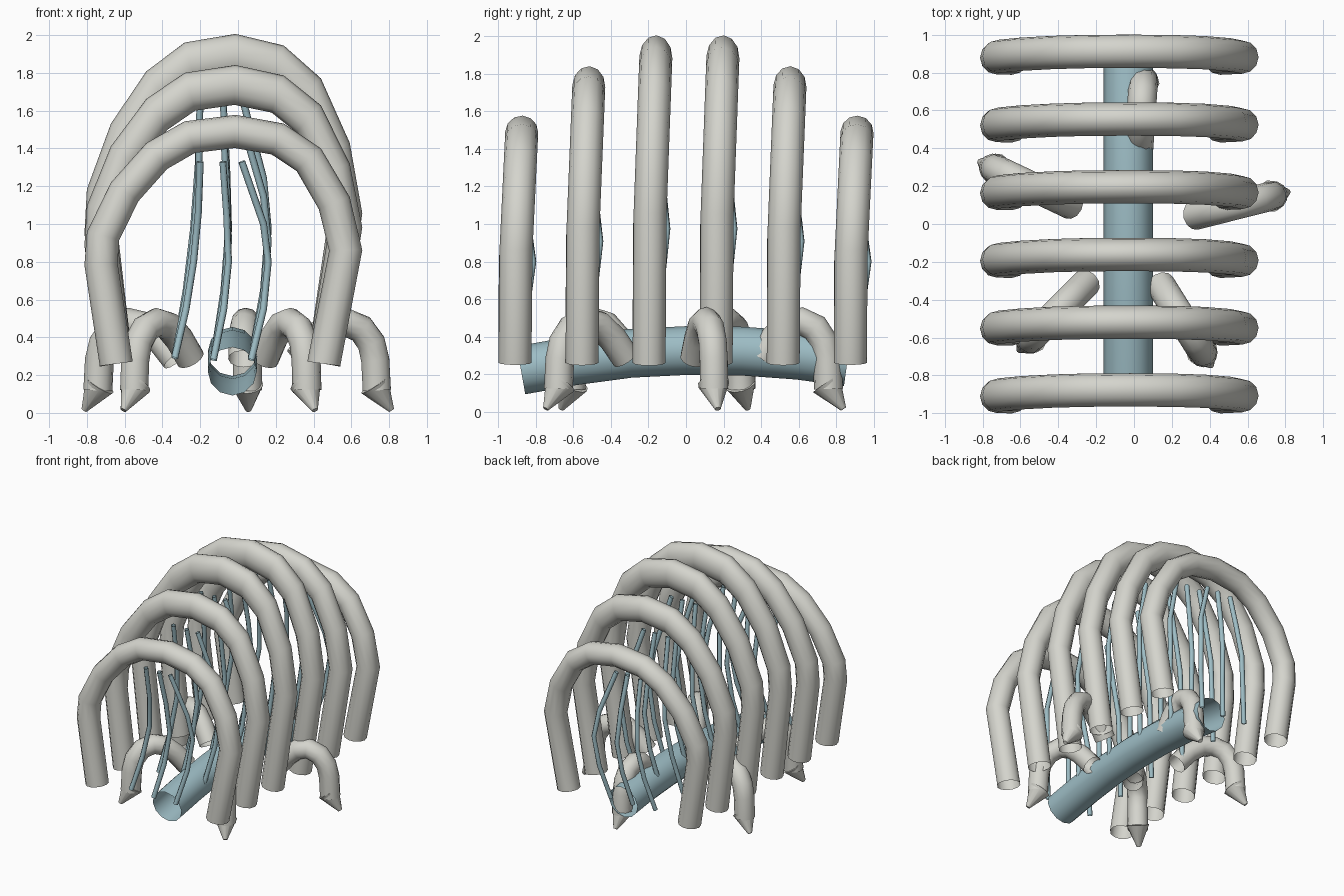
import bpy, bmesh
from mathutils import Vector

cube = bpy.data.objects.get("Cube")
if cube:
    bpy.data.objects.remove(cube, do_unlink=True)


def material(name, rgb):
    m = bpy.data.materials.new(name)
    m.use_nodes = True
    m.diffuse_color = (*rgb, 1)
    bsdf = next(n for n in m.node_tree.nodes if n.type == 'BSDF_PRINCIPLED')
    bsdf.inputs["Base Color"].default_value = (*rgb, 1)
    return m


BONE = material("bone grey", (0.66, 0.66, 0.61))
BLUE = material("pale blue", (0.34, 0.51, 0.56))
BASE_Z = 0.26


def tube(name, points, radius, mat, resolution=4, loc=(0, 0, 0), stretch=1):
    """Open round tube swept along a path, as a mesh."""
    curve = bpy.data.curves.new(name, 'CURVE')
    curve.dimensions = '3D'
    curve.bevel_depth = radius
    curve.bevel_resolution = resolution
    spline = curve.splines.new('POLY')
    spline.points.add(len(points) - 1)
    for p, co in zip(spline.points, points):
        p.co = (*co, 1)
    spline.use_smooth = True
    curve.materials.append(mat)
    obj = bpy.data.objects.new(name, curve)
    bpy.context.collection.objects.link(obj)
    obj.location = loc
    obj.scale.z = stretch
    bpy.ops.object.select_all(action='DESELECT')
    obj.select_set(True)
    bpy.context.view_layer.objects.active = obj
    bpy.ops.object.convert(target='MESH')
    return bpy.context.object


# Ribs: one arch outline, leaning back towards its top
ARCH = [(-.645, .26), (-.647, .275), (-.725, .785), (-.715, .935), (-.6, 1.17),
        (-.43, 1.36), (-.255, 1.46), (-.016, 1.49), (.21, 1.45), (.375, 1.34),
        (.51, 1.11), (.57, .86), (.457, .275), (.455, .26)]
arch = [(x, 0.036 * max(0, (z - 0.75) / 0.74), z - BASE_Z) for x, z in ARCH]

# Strings: three bowed strands hanging inside each rib
BOW = [0, .06, .095, .06, 0]
STRANDS = {
    "right": [(-.335, .29), (-.275, .55), (-.235, .8), (-.21, 1.06), (-.2, 1.33)],
    "middle": [(-.13, .28), (-.075, .55), (-.05, .8), (-.06, 1.05), (-.08, 1.33)],
    "left": [(.07, .28), (.135, .55), (.16, .8), (.135, 1.0), (.02, 1.33)],
}

for i, stretch in enumerate([1, 1.2, 1.325, 1.325, 1.2, 1]):
    loc = (0, -0.912 + 0.3576 * i, BASE_Z)
    tube(f"rib_{i + 1}", arch, 0.088, BONE, 4, loc, stretch)
    for side, strand in STRANDS.items():
        path = [(x, y, z - BASE_Z) for (x, z), y in zip(strand, BOW)]
        tube(f"string_{side}_{i + 1}", path, 0.019, BLUE, 1, loc, stretch)

# Spine: gently arched open pipe
SPINE = [(-.88, .22), (-.6, .27), (-.3, .31), (0, .325), (.3, .322), (.6, .3), (.86, .265)]
tube("spine", [(-0.03, y, z) for y, z in SPINE], 0.13, BLUE)

# Legs: hooked tubes, each ending in an outward pointing claw
HOOK = [(0, .285), (.2, .39), (.4, .46), (.6, .48), (.8, .445), (.93, .37),
        (.98, .28), (1, .12)]


def leg(name, inner, foot):
    inner, foot = Vector((*inner, 0)), Vector((*foot, 0))
    path = [inner.lerp(foot, t) + Vector((0, 0, z)) for t, z in HOOK]
    tube(f"{name}_leg", path, 0.077, BONE)
    out = (foot - inner).normalized()
    root = foot - out * 0.012 + Vector((0, 0, 0.15))
    tip = foot + out * 0.08 + Vector((0, 0, 0.014))
    axis = tip - root
    bm = bmesh.new()
    bmesh.ops.create_cone(bm, cap_ends=True, segments=12, radius1=0.085,
                          radius2=0.016, depth=axis.length)
    mesh = bpy.data.meshes.new(f"{name}_claw")
    bm.to_mesh(mesh)
    bm.free()
    mesh.materials.append(BONE)
    claw = bpy.data.objects.new(f"{name}_claw", mesh)
    bpy.context.collection.objects.link(claw)
    claw.location = (root + tip) / 2
    claw.rotation_mode = 'QUATERNION'
    claw.rotation_quaternion = axis.to_track_quat('Z', 'Y')
    bpy.ops.object.select_all(action='DESELECT')
    claw.select_set(True)
    bpy.context.view_layer.objects.active = claw
    bpy.ops.object.shade_smooth_by_angle(angle=0.7)


leg("front_right", (-.25, -.31), (-.55, -.61))
leg("front_left", (.14, -.32), (.365, -.68))
leg("side_left", (.32, .045), (.735, .15))
leg("side_right", (-.33, .10), (-.742, .295))
leg("back", (.025, .40), (.05, .76))
